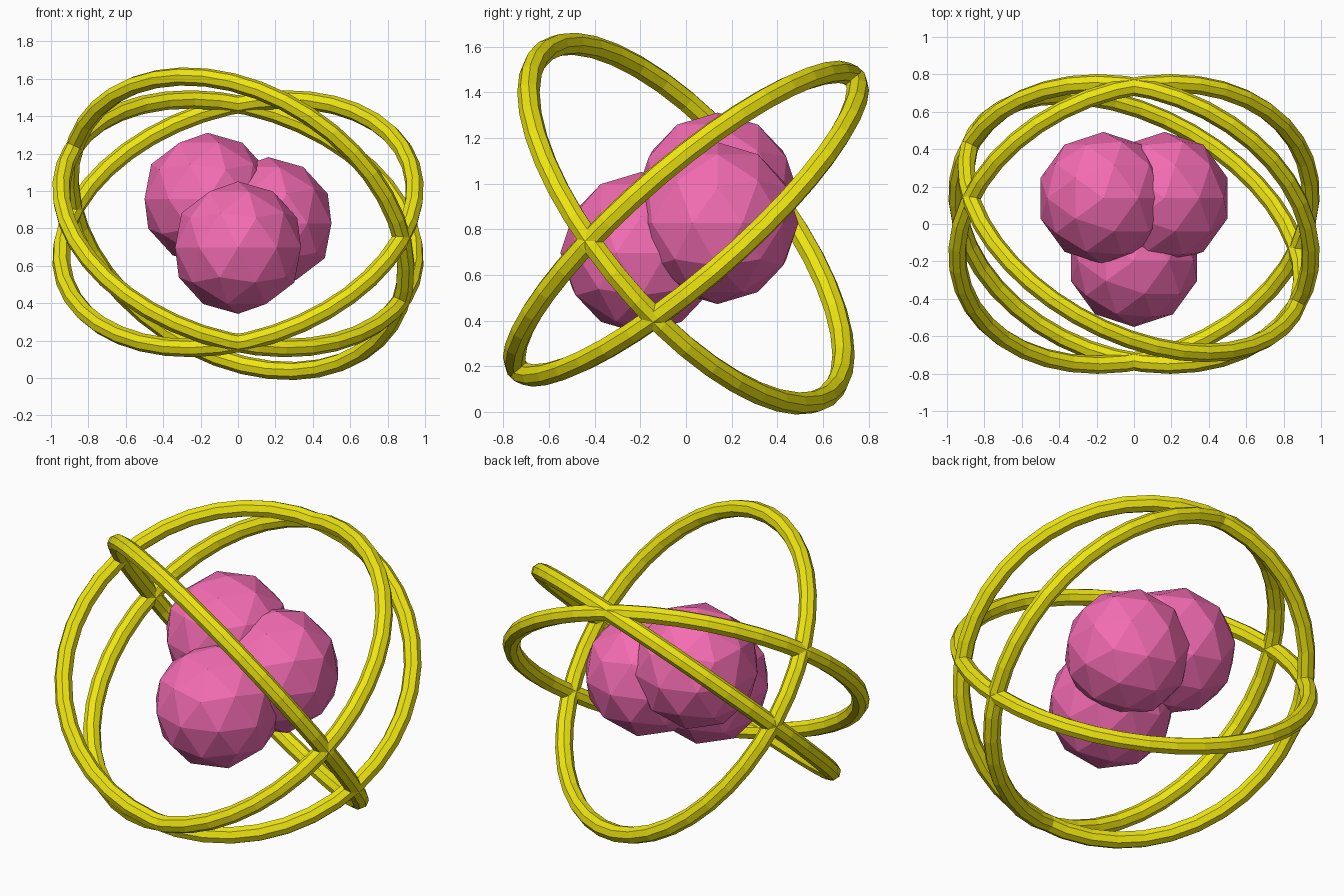
import bpy
from math import radians

if "Cube" in bpy.data.objects:
    bpy.data.objects.remove(bpy.data.objects["Cube"])


def material(name, color):
    m = bpy.data.materials.new(name)
    m.diffuse_color = color
    m.use_nodes = True
    m.node_tree.nodes["Principled BSDF"].inputs["Base Color"].default_value = m.diffuse_color
    return m


pink = material("pink", (0.9, 0.15, 0.45, 1))
yellow = material("yellow", (0.85, 0.78, 0.005, 1))


def finish(name, mat):
    ob = bpy.context.object
    ob.name = name
    ob.data.materials.append(mat)


# Cluster of three faceted balls
balls = [("left_ball", (-0.163, 0.138, 0.957)),
         ("right_ball", (0.163, 0.138, 0.827)),
         ("front_ball", (0, -0.196, 0.697))]
for name, loc in balls:
    bpy.ops.mesh.primitive_ico_sphere_add(subdivisions=2, radius=0.354, location=loc)
    finish(name, pink)

# Three tilted rings sharing one centre
rings = [("back_leaning_ring_a", 39.5, 18.5),
         ("back_leaning_ring_b", 39.5, -18.5),
         ("front_leaning_ring", -45, 33.5)]
for name, rx, ry in rings:
    bpy.ops.mesh.primitive_torus_add(
        major_radius=0.975, minor_radius=0.049, major_segments=40, minor_segments=8,
        location=(0, 0, 0.825), rotation=(radians(rx), radians(ry), 0))
    finish(name, yellow)
